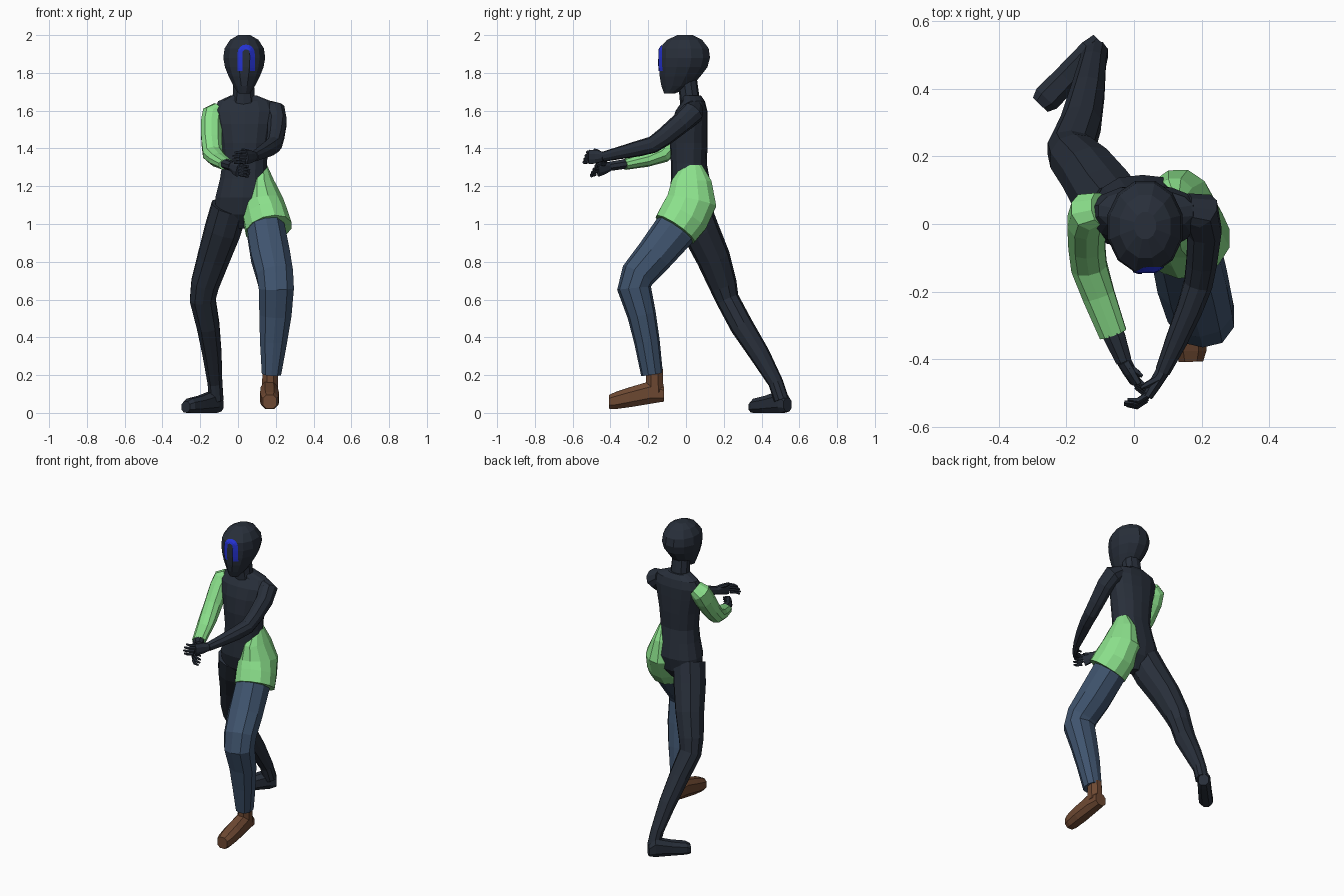
import bpy, bmesh, math
from mathutils import Vector
from mathutils.bvhtree import BVHTree


def material(name, rgb):
    m = bpy.data.materials.new(name)
    m.diffuse_color = (*rgb, 1)
    return m


DARK = material("dark navy", (0.021, 0.028, 0.042))
GREEN = material("light green", (0.26, 0.75, 0.26))
DENIM = material("denim blue", (0.050, 0.088, 0.155))
BROWN = material("shoe brown", (0.155, 0.066, 0.032))
BLUE = material("bright blue", (0.018, 0.032, 0.65))


def finish(name, bm, mat):
    bmesh.ops.recalc_face_normals(bm, faces=bm.faces)
    me = bpy.data.meshes.new(name)
    bm.to_mesh(me)
    bm.free()
    me.materials.append(mat)
    ob = bpy.data.objects.new(name, me)
    bpy.context.collection.objects.link(ob)
    return ob


def loft(name, rings, mat, sides=10, power=1.0):
    """Skin rings given as (centre, U half-axis, V half-axis)."""
    bm = bmesh.new()
    grow = 1 / math.cos(math.pi / sides)
    loops = []
    for c, u, v in rings:
        loop = []
        for i in range(sides):
            a = 2 * math.pi * (i + 0.5) / sides
            x, y = math.cos(a), math.sin(a)
            x = math.copysign(min(1, abs(x) * grow) ** power, x)
            y = math.copysign(min(1, abs(y) * grow) ** power, y)
            loop.append(bm.verts.new(c + u * x + v * y))
        loops.append(loop)
    for a, b in zip(loops, loops[1:]):
        for i in range(sides):
            j = (i + 1) % sides
            bm.faces.new((a[i], a[j], b[j], b[i]))
    bm.faces.new(loops[0])
    bm.faces.new(loops[-1])
    return finish(name, bm, mat)


def limb(name, pts, mat, sides=10, ref=(1, 0, 0)):
    """Tube through (x, y, z, radius along ref, other radius)."""
    p = [Vector(q[:3]) for q in pts]
    rings = []
    for i, q in enumerate(pts):
        t = (p[min(i + 1, len(p) - 1)] - p[max(i - 1, 0)]).normalized()
        u = Vector(ref)
        u = (u - t * u.dot(t)).normalized()
        rings.append((p[i], u * q[3], t.cross(u) * q[4]))
    return loft(name, rings, mat, sides)


def stack(name, rows, mat, sides=12, power=1.0):
    """Level rings: (z, centre x, front y, back y, half width)."""
    return loft(name, [(Vector((cx, (f + b) / 2, z)), Vector((r, 0, 0)),
                        Vector((0, (b - f) / 2, 0))) for z, cx, f, b, r in rows],
                mat, sides, power)


# head, neck and torso
head = stack("head", [
    (1.69, 0.033, -0.115, -0.06, 0.03), (1.73, 0.033, -0.13, 0.03, 0.056),
    (1.78, 0.033, -0.139, 0.075, 0.082), (1.83, 0.033, -0.143, 0.113, 0.102),
    (1.88, 0.033, -0.143, 0.127, 0.111), (1.93, 0.033, -0.14, 0.12, 0.104),
    (1.975, 0.033, -0.10, 0.085, 0.075), (2.0, 0.033, -0.045, 0.035, 0.032)], DARK)
stack("neck", [(1.62, 0.03, -0.03, 0.09, 0.07), (1.68, 0.03, -0.035, 0.07, 0.058),
               (1.79, 0.03, -0.05, 0.055, 0.053)], DARK, 10)
stack("torso", [
    (0.975, 0.02, 0.0, 0.07, 0.04), (1.05, 0.02, -0.06, 0.125, 0.14),
    (1.14, 0.025, -0.085, 0.145, 0.145), (1.24, 0.03, -0.08, 0.125, 0.125),
    (1.32, 0.035, -0.08, 0.11, 0.118), (1.43, 0.035, -0.085, 0.115, 0.128),
    (1.53, 0.035, -0.075, 0.115, 0.148), (1.60, 0.035, -0.055, 0.113, 0.162),
    (1.65, 0.035, -0.02, 0.10, 0.14), (1.68, 0.03, -0.02, 0.08, 0.07)], DARK, 14, 0.9)

# face mark: an arch of thin plates laid on the head
me = head.data
tree = BVHTree.FromPolygons([v.co for v in me.vertices],
                            [list(p.vertices) for p in me.polygons])
path = [(-0.033, 1.81 + 0.015 * i) for i in range(7)]
path += [(-0.033 * math.cos(math.pi * i / 8), 1.905 + 0.032 * math.sin(math.pi * i / 8))
         for i in range(1, 8)]
path += [(-x, z) for x, z in path[6::-1]]
bm = bmesh.new()
rows = []
for i, (x, z) in enumerate(path):
    a, b = path[max(i - 1, 0)], path[min(i + 1, len(path) - 1)]
    n = Vector((a[1] - b[1], b[0] - a[0])).normalized() * 0.013
    row = []
    for k in (-1, 0, 1):
        o = Vector((0.043 + x + n.x * k, -1, z + n.y * k))
        hit = tree.ray_cast(o, Vector((0, 1, 0)))[0]
        row.append(bm.verts.new(hit - Vector((0, 0.004, 0))))
    rows.append(row)
for a, b in zip(rows, rows[1:]):
    for k in (0, 1):
        bm.faces.new((a[k], a[k + 1], b[k + 1], b[k]))
finish("face_mark", bm, BLUE)

# bare arm on the +x side
limb("left_arm", [
    (0.15, 0.045, 1.61, 0.045, 0.045), (0.195, 0.035, 1.59, 0.058, 0.062),
    (0.208, -0.02, 1.54, 0.05, 0.056), (0.20, -0.11, 1.465, 0.045, 0.05),
    (0.19, -0.175, 1.42, 0.042, 0.045), (0.165, -0.25, 1.40, 0.038, 0.042),
    (0.125, -0.345, 1.378, 0.032, 0.034), (0.085, -0.435, 1.357, 0.022, 0.027)], DARK)

# sleeved arm on the -x side, with the bare wrist below the cuff
limb("right_sleeve", [
    (-0.10, 0.045, 1.605, 0.04, 0.05), (-0.132, 0.035, 1.58, 0.058, 0.06),
    (-0.14, 0.005, 1.53, 0.057, 0.062), (-0.14, -0.06, 1.44, 0.054, 0.055),
    (-0.133, -0.125, 1.37, 0.053, 0.048), (-0.105, -0.21, 1.34, 0.048, 0.038),
    (-0.062, -0.325, 1.315, 0.041, 0.029)], GREEN)
limb("right_wrist", [
    (-0.08, -0.28, 1.325, 0.033, 0.025), (-0.055, -0.34, 1.315, 0.031, 0.025),
    (-0.03, -0.405, 1.305, 0.023, 0.024)], DARK, 8)


def hand(side, wrist, knuckle, tip, spread, thumb):
    w, k, t, s = map(Vector, (wrist, knuckle, tip, spread))
    s.normalize()
    limb(side + "_palm", [(*w, 0.024, 0.02), (*w.lerp(k, 0.5), 0.034, 0.018),
                          (*k, 0.038, 0.014)], DARK, 8, s)
    for i in range(4):
        off = i - 1.5
        a, b = k + s * off * 0.018, t + s * off * 0.02
        b = a.lerp(b, (0.82, 0.97, 1.0, 0.9)[i])
        mid = a.lerp(b, 0.5) + Vector((0, -0.012, 0))
        limb(f"{side}_finger_{i + 1}", [(*a, 0.009, 0.01), (*mid, 0.008, 0.009),
                                        (*b, 0.005, 0.005)], DARK, 6, s)
    m = w.lerp(k, 0.4) + s * 0.02
    limb(side + "_thumb", [(*m, 0.012, 0.012), (*m.lerp(Vector(thumb), 0.6), 0.01, 0.01),
                           (*thumb, 0.005, 0.005)], DARK, 6, s)


hand("left", (0.085, -0.435, 1.357), (0.04, -0.51, 1.355), (-0.03, -0.53, 1.35),
     (0.15, 0.35, 1), (0.02, -0.485, 1.395))
hand("right", (-0.03, -0.405, 1.305), (0.005, -0.468, 1.288), (0.065, -0.49, 1.275),
     (-0.1, 0.5, 1), (0.025, -0.45, 1.315))

# green hip panel with flared short leg
limb("hip_panel", [
    (0.125, 0.035, 1.315, 0.028, 0.05), (0.12, 0.03, 1.23, 0.07, 0.105),
    (0.13, 0.03, 1.12, 0.108, 0.132), (0.145, -0.01, 1.04, 0.118, 0.132),
    (0.163, -0.057, 0.972, 0.122, 0.122)], GREEN, 12)

# trouser leg, +x side
limb("trouser_leg", [
    (0.13, -0.01, 1.06, 0.085, 0.10), (0.148, -0.06, 0.965, 0.10, 0.113),
    (0.172, -0.17, 0.83, 0.103, 0.10), (0.195, -0.255, 0.73, 0.097, 0.092),
    (0.203, -0.275, 0.66, 0.093, 0.09), (0.198, -0.235, 0.52, 0.085, 0.076),
    (0.188, -0.207, 0.38, 0.072, 0.068), (0.177, -0.18, 0.205, 0.051, 0.058)], DENIM)

# bare leg, -x side
limb("bare_leg", [
    (-0.045, 0.03, 1.09, 0.095, 0.10), (-0.08, 0.075, 0.97, 0.095, 0.10),
    (-0.13, 0.145, 0.82, 0.084, 0.09), (-0.175, 0.195, 0.68, 0.074, 0.075),
    (-0.187, 0.22, 0.60, 0.068, 0.062), (-0.158, 0.295, 0.46, 0.06, 0.062),
    (-0.137, 0.39, 0.31, 0.05, 0.054), (-0.122, 0.475, 0.16, 0.039, 0.04),
    (-0.115, 0.505, 0.07, 0.038, 0.04)], DARK)


def foot(name, rows, mat):
    """Heel to toe sections: (x, y, bottom z, top z, half width)."""
    d = Vector((rows[-1][0] - rows[0][0], rows[-1][1] - rows[0][1], 0)).normalized()
    side = Vector((-d.y, d.x, 0))
    loft(name, [(Vector((x, y, (lo + hi) / 2)), side * w, Vector((0, 0, (hi - lo) / 2)))
                for x, y, lo, hi, w in rows], mat, 8, 0.8)


# shoe with its ankle, and the bare foot
limb("shoe_ankle", [(0.172, -0.168, 0.23, 0.042, 0.045),
                    (0.168, -0.165, 0.11, 0.042, 0.046)], BROWN, 8)
foot("shoe", [(0.165, -0.117, 0.06, 0.14, 0.038), (0.165, -0.19, 0.048, 0.168, 0.045),
              (0.167, -0.30, 0.03, 0.135, 0.05), (0.168, -0.375, 0.02, 0.11, 0.046),
              (0.168, -0.407, 0.022, 0.095, 0.036)], BROWN)
foot("bare_foot", [(-0.098, 0.538, 0.008, 0.08, 0.03), (-0.125, 0.51, 0.0, 0.12, 0.038),
                   (-0.20, 0.43, 0.0, 0.09, 0.04), (-0.258, 0.37, 0.0, 0.075, 0.042),
                   (-0.277, 0.352, 0.003, 0.06, 0.03)], DARK)
